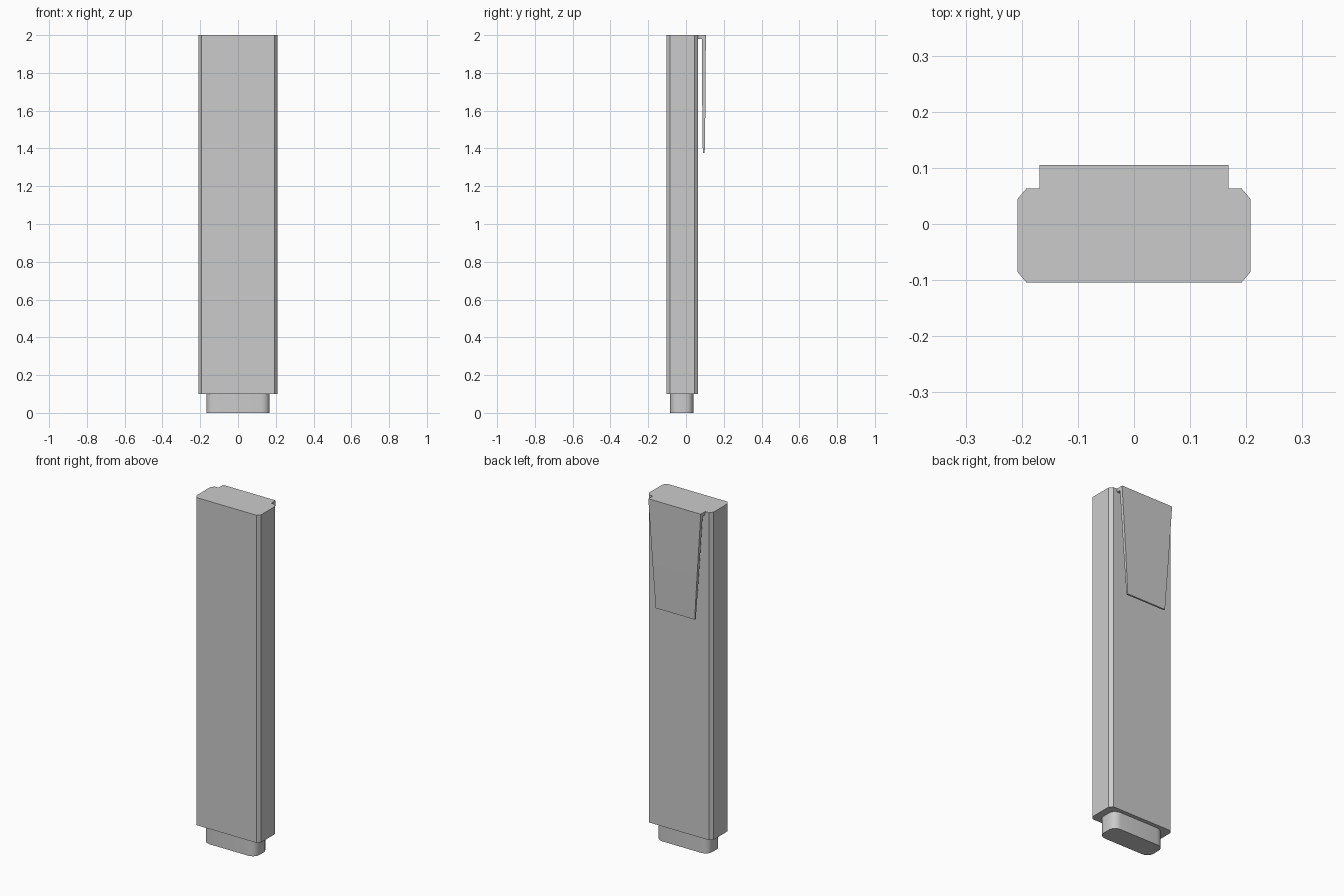
import bpy, bmesh, math

if "Cube" in bpy.data.objects:
    bpy.data.objects.remove(bpy.data.objects["Cube"])


def make_object(name, bm):
    bmesh.ops.recalc_face_normals(bm, faces=bm.faces)
    mesh = bpy.data.meshes.new(name)
    bm.to_mesh(mesh)
    bm.free()
    obj = bpy.data.objects.new(name, mesh)
    bpy.context.collection.objects.link(obj)
    return obj


def loft(name, first, second):
    """Closed solid between two matching outlines."""
    bm = bmesh.new()
    a = [bm.verts.new(p) for p in first]
    b = [bm.verts.new(p) for p in second]
    bm.faces.new(a)
    bm.faces.new(b[::-1])
    for i in range(len(a)):
        j = (i + 1) % len(a)
        bm.faces.new((a[i], a[j], b[j], b[i]))
    return make_object(name, bm)


def corner_outline(hx, y0, y1, rx, ry, segments):
    """Rectangle with cut (1 segment) or rounded corners."""
    pts = []
    corners = [(hx - rx, y1 - ry), (rx - hx, y1 - ry),
               (rx - hx, y0 + ry), (hx - rx, y0 + ry)]
    for k, (cx, cy) in enumerate(corners):
        for s in range(segments + 1):
            t = math.pi / 2 * (k + s / segments)
            pts.append((cx + rx * math.cos(t), cy + ry * math.sin(t)))
    return pts


def prism(name, outline, z0, z1):
    return loft(name, [(x, y, z0) for x, y in outline],
                [(x, y, z1) for x, y in outline])


# Main body with chamfered long edges
prism("body", corner_outline(0.208, -0.104, 0.063, 0.016, 0.019, 1), 0.1, 2.0)

# Recessed plug at the bottom, rounded corners
plug = prism("bottom_plug", corner_outline(0.167, -0.084, 0.04, 0.045, 0.04, 5), 0.0, 0.1)
bpy.context.view_layer.objects.active = plug
plug.select_set(True)
bpy.ops.object.shade_smooth_by_angle(angle=math.radians(35))

# Pocket clip: hooked side profile (y, z), narrowing toward its tip
profile = [(0.063, 2.0), (0.105, 2.0), (0.103, 1.63), (0.099, 1.375),
           (0.089, 1.375), (0.086, 1.63), (0.086, 1.98), (0.063, 1.98)]


def half_width(z):
    return 0.125 + (0.168 - 0.125) * (z - 1.375) / 0.625


loft("pocket_clip", [(-half_width(z), y, z) for y, z in profile],
     [(half_width(z), y, z) for y, z in profile])
